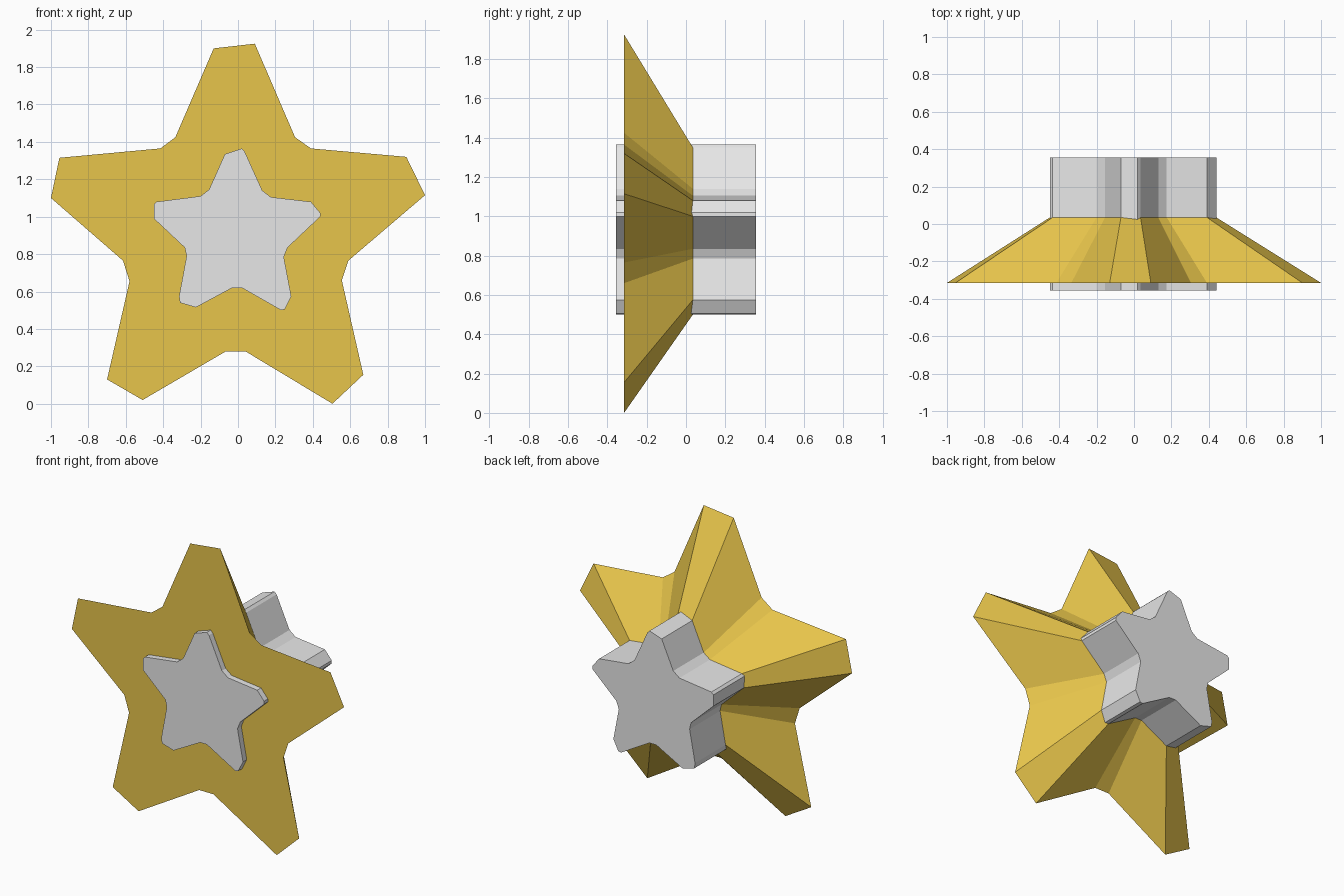
import bpy
import bmesh

default_cube = bpy.data.objects.get("Cube")
if default_cube:
    bpy.data.objects.remove(default_cube, do_unlink=True)


def make_material(name, colour):
    material = bpy.data.materials.new(name)
    material.use_nodes = True
    material.diffuse_color = colour
    shader = next(n for n in material.node_tree.nodes if n.type == "BSDF_PRINCIPLED")
    shader.inputs["Base Color"].default_value = colour
    return material


def loft_star(name, front_outline, front_y, back_outline, back_y, material):
    """Join two matching star outlines into a closed, flat-shaded solid."""
    mesh_builder = bmesh.new()
    front = [mesh_builder.verts.new((x, front_y, z)) for x, z in front_outline]
    back = [mesh_builder.verts.new((x, back_y, z)) for x, z in back_outline]
    mesh_builder.faces.new(front)
    mesh_builder.faces.new(list(reversed(back)))
    for i in range(len(front)):
        j = (i + 1) % len(front)
        mesh_builder.faces.new((front[j], front[i], back[i], back[j]))
    bmesh.ops.recalc_face_normals(mesh_builder, faces=mesh_builder.faces[:])
    mesh = bpy.data.meshes.new(name)
    mesh_builder.to_mesh(mesh)
    mesh_builder.free()
    mesh.materials.append(material)
    star = bpy.data.objects.new(name, mesh)
    bpy.context.collection.objects.link(star)
    return star


# Large blunt star: per arm, two tip corners then two notch corners
wide_outline = [
    (-.13, 1.9), (.09, 1.925), (.305, 1.425), (.39, 1.365),
    (.9, 1.32), (1, 1.115), (.59, .765), (.555, .66),
    (.67, .155), (.505, 0), (.04, .28), (-.065, .28),
    (-.51, .02), (-.7, .13), (-.58, .655), (-.615, .765),
    (-1, 1.1), (-.955, 1.315), (-.415, 1.365), (-.335, 1.425),
]

# Small star: per arm, three tip corners then two notch corners
core_outline = [
    (-.07, 1.335), (.02, 1.365), (.035, 1.35), (.13, 1.14), (.175, 1.105),
    (.39, 1.08), (.44, 1.02), (.44, 1), (.265, .835), (.245, .785),
    (.285, .575), (.25, .505), (.23, .5), (.02, .62), (-.03, .62),
    (-.225, .515), (-.31, .54), (-.315, .575), (-.275, .79), (-.285, .835),
    (-.45, .99), (-.45, 1.065), (-.435, 1.08), (-.2, 1.11), (-.155, 1.145),
]

gold = make_material("gold", (.8, .555, .07, 1))
light_grey = make_material("light grey", (.8, .8, .8, 1))

# Flared skirt tapers from the wide star to the core's four main arm corners
skirt_back = [point for i, point in enumerate(core_outline) if i % 5 != 1]
loft_star("flared_star", wide_outline, -.315, skirt_back, .035, gold)

# Straight core runs through the flared star
loft_star("star_core", core_outline, -.355, core_outline, .355, light_grey)
